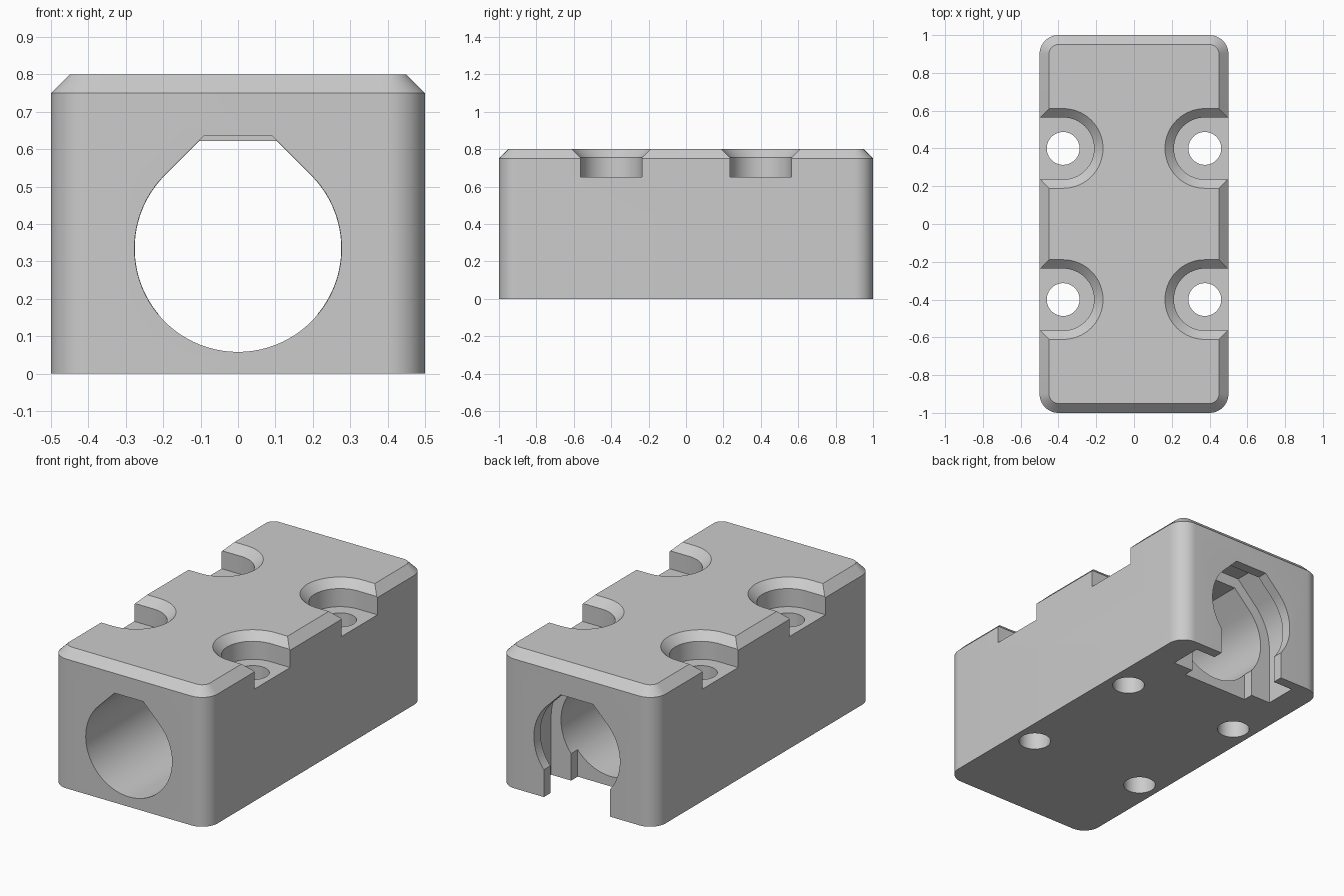
import bpy, bmesh, math

if "Cube" in bpy.data.objects:
    bpy.data.objects.remove(bpy.data.objects["Cube"])

grey = bpy.data.materials.new("light grey")
grey.diffuse_color = (0.6, 0.6, 0.6, 1)
grey.use_nodes = True
grey.node_tree.nodes["Principled BSDF"].inputs["Base Color"].default_value = grey.diffuse_color


def loft(name, rings):
    """Closed solid through a list of rings with equal point counts."""
    bm = bmesh.new()
    loops = [[bm.verts.new(p) for p in ring] for ring in rings]
    n = len(loops[0])
    for a, b in zip(loops, loops[1:]):
        for i in range(n):
            j = (i + 1) % n
            bm.faces.new((a[i], a[j], b[j], b[i]))
    bm.faces.new(loops[0])
    bm.faces.new(loops[-1])
    bmesh.ops.recalc_face_normals(bm, faces=bm.faces)
    me = bpy.data.meshes.new(name)
    bm.to_mesh(me)
    bm.free()
    ob = bpy.data.objects.new(name, me)
    bpy.context.collection.objects.link(ob)
    me.materials.append(grey)
    return ob


def arc(cx, cy, r, start, end, n):
    step = math.radians(end - start) / n
    return [(cx + r * math.cos(math.radians(start) + i * step),
             cy + r * math.sin(math.radians(start) + i * step)) for i in range(n + 1)]


def rounded_rect(inset, r, z):
    x, y = 0.5 - inset - r, 1 - inset - r
    pts = []
    for cx, cy, a in ((x, y, 0), (-x, y, 90), (-x, -y, 180), (x, -y, 270)):
        pts += arc(cx, cy, r, a, a + 90, 12)
    return [(px, py, z) for px, py in pts]


BORE_Z = 0.335


def teardrop(r, top, slot=None):
    """Round hole with 45 degree roof and flat top, optionally open downwards."""
    half = r * math.sqrt(2) - (top - BORE_Z)
    low = -90 if slot is None else -math.degrees(math.acos(slot / r))
    right = arc(0, BORE_Z, r, low, 45, 32) + [(half, top)]
    if slot is None:
        right = right[1:]
    else:
        right = [(slot, -0.2)] + right
    left = [(-x, z) for x, z in reversed(right)]
    bottom = [(0, BORE_Z - r)] if slot is None else []
    return bottom + right + left


def tunnel(name, profile, y0, y1):
    return loft(name, [[(x, y, z) for x, z in profile] for y in (y0, y1)])


def recess_ring(sx, cy, r, z):
    """U shape open to the block side."""
    pts = [(0.8, cy - r)] + list(reversed(arc(0.375, cy, r, 90, 270, 32)))
    pts.append((0.8, cy + r))
    return [(sx * x, y, z) for x, y in pts]


# Block with rounded corners and chamfered top
block = loft("bearing_block", [rounded_rect(0, 0.1, 0), rounded_rect(0, 0.1, 0.75),
                               rounded_rect(0.05, 0.05, 0.8)])

# Long bore, rear keyhole opening and wide flange pocket
cutters = [
    tunnel("bore_cutter", teardrop(0.277, 0.635), -1.2, 0.85),
    tunnel("keyhole_cutter", teardrop(0.276, 0.622, 0.212), 0.69, 1.2),
    tunnel("flange_pocket_cutter", teardrop(0.34, 0.70, 0.3399), 0.75, 0.94),
]

# Screw recesses with flared rims, and screw holes
for sx in (-1, 1):
    for cy in (-0.4, 0.4):
        cutters.append(loft("recess_cutter", [
            recess_ring(sx, cy, r, z) for r, z in
            ((0.164, 0.65), (0.164, 0.755), (0.211, 0.8), (0.263, 0.85))]))
        cutters.append(loft("screw_hole_cutter", [
            [(x, y, z) for x, y in arc(sx * 0.375, cy, 0.087, 0, 350, 35)]
            for z in (-0.1, 0.7)]))

# Apply the cuts one by one
bpy.context.view_layer.objects.active = block
block.select_set(True)
for c in cutters:
    m = block.modifiers.new("cut", 'BOOLEAN')
    m.operation = 'DIFFERENCE'
    m.solver = 'EXACT'
    m.object = c
    bpy.ops.object.modifier_apply(modifier=m.name)
    bpy.data.objects.remove(c)

bpy.ops.object.shade_smooth_by_angle(angle=math.radians(30))
